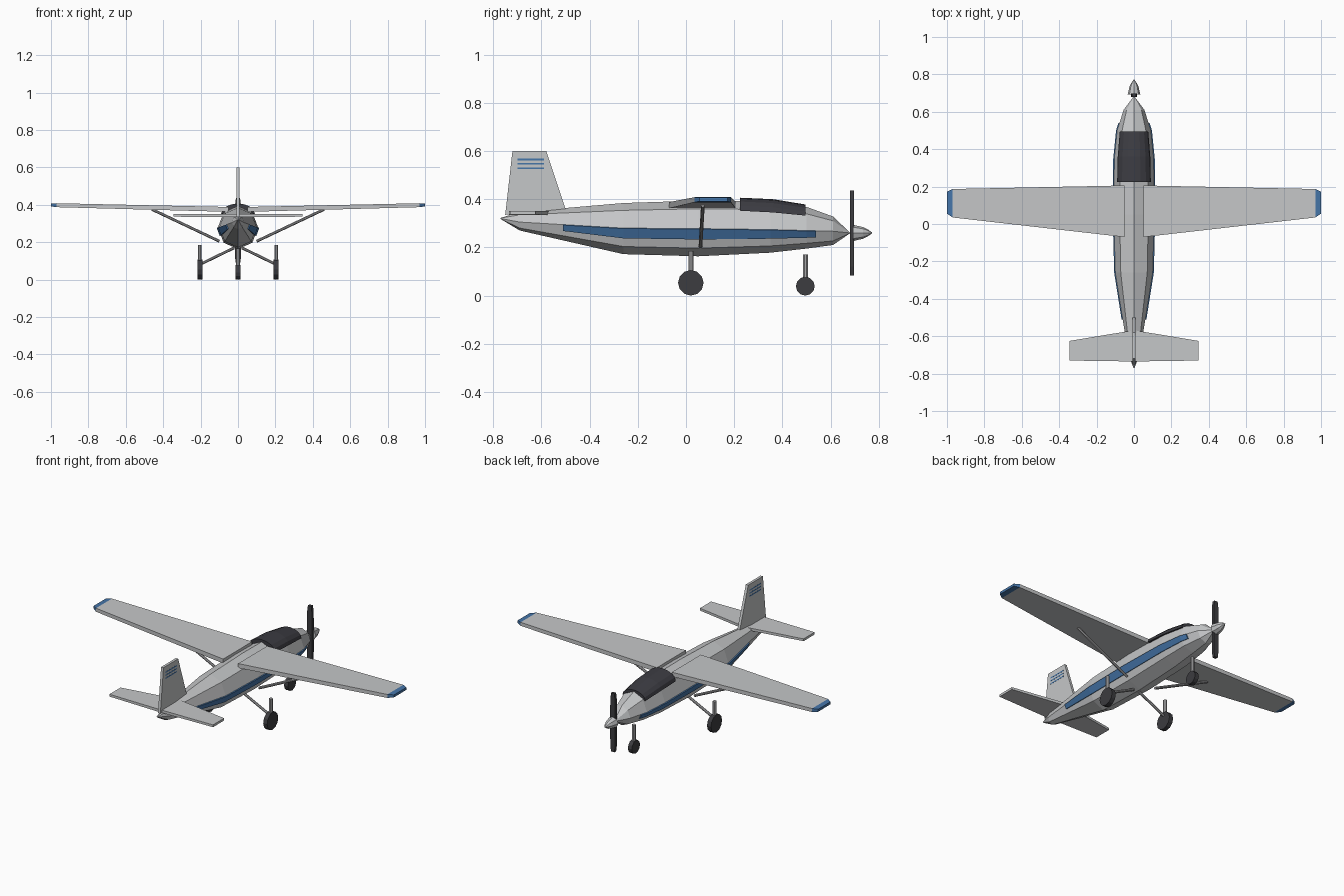
import bpy, bmesh, math
from mathutils import Vector

cube = bpy.data.objects.get("Cube")
if cube:
    bpy.data.objects.remove(cube, do_unlink=True)


def material(name, r, g, b):
    m = bpy.data.materials.new(name)
    m.use_nodes = True
    m.diffuse_color = (r, g, b, 1)
    m.node_tree.nodes["Principled BSDF"].inputs["Base Color"].default_value = (r, g, b, 1)
    return m


GREY = material("light_grey", 0.56, 0.57, 0.58)
METAL = material("strut_grey", 0.40, 0.40, 0.41)
BLUE = material("trim_blue", 0.06, 0.18, 0.40)
DARK = material("canopy_dark", 0.045, 0.045, 0.055)
BLACK = material("rubber_black", 0.045, 0.045, 0.05)


def finish(name, bm, mat):
    bmesh.ops.recalc_face_normals(bm, faces=bm.faces)
    mesh = bpy.data.meshes.new(name)
    bm.to_mesh(mesh)
    bm.free()
    mesh.materials.append(mat)
    ob = bpy.data.objects.new(name, mesh)
    bpy.context.collection.objects.link(ob)
    return ob


def loft(name, rings, mat):
    """Skin a list of closed rings and cap both ends."""
    bm = bmesh.new()
    loops = [[bm.verts.new(p) for p in ring] for ring in rings]
    n = len(loops[0])
    for a, b in zip(loops, loops[1:]):
        for i in range(n):
            j = (i + 1) % n
            bm.faces.new((a[i], a[j], b[j], b[i]))
    bm.faces.new(loops[0])
    bm.faces.new(loops[-1])
    return finish(name, bm, mat)


def mirrored(name, rings, mat):
    """Loft a part on the left and its copy on the right."""
    for side, s in (("left", 1), ("right", -1)):
        loft(side + "_" + name, [[(s * x, y, z) for x, y, z in r] for r in rings], mat)


def tube(a, b, radius, sides=8):
    """Two rings that describe a rod from a to b."""
    a, b = Vector(a), Vector(b)
    u = (b - a).orthogonal().normalized()
    v = (b - a).normalized().cross(u)
    turns = [2 * math.pi * (i + 0.5) / sides for i in range(sides)]
    return [[tuple(c + radius * (u * math.cos(t) + v * math.sin(t))) for t in turns] for c in (a, b)]


def section(x, y0, y1, z0, z1):
    """Rectangular rib of a wing at span position x."""
    return [(x, y0, z0), (x, y1, z0), (x, y1, z1), (x, y0, z1)]


# Fuselage stations: y, centre z, top z, bottom z, half width
STATIONS = [
    (-0.77, 0.32, 0.322, 0.318, 0.003),
    (-0.69, 0.305, 0.347, 0.27, 0.032),
    (-0.26, 0.28, 0.384, 0.172, 0.10),
    (0.05, 0.278, 0.394, 0.163, 0.108),
    (0.35, 0.274, 0.391, 0.178, 0.105),
    (0.50, 0.270, 0.368, 0.195, 0.09),
    (0.61, 0.267, 0.328, 0.21, 0.056),
    (0.68, 0.26, 0.262, 0.258, 0.003),
]


def station(y):
    for a, b in zip(STATIONS, STATIONS[1:]):
        if y <= b[0]:
            t = (y - a[0]) / (b[0] - a[0])
            return [p + (q - p) * t for p, q in zip(a, b)]


def hull_point(st, degrees):
    y, c, top, bottom, half = st
    s = math.sin(math.radians(degrees))
    return (half * math.cos(math.radians(degrees)), y, c + s * (top - c if s > 0 else c - bottom))


loft("fuselage", [[hull_point(st, k * 45) for k in range(8)] for st in STATIONS], GREY)

# Blue side stripes hugging the lower side panels
stripe = []
for y in (-0.51, -0.26, 0.05, 0.35, 0.50, 0.54):
    st = station(y)
    p, q = Vector(hull_point(st, 0)), Vector(hull_point(st, -45))
    q = p.lerp(q, 0.53)
    out = Vector((0.006, 0, -0.002))
    stripe.append([tuple(v) for v in (p - out, p + out, q + out, q - out)])
mirrored("side_stripe", stripe, BLUE)

# Canopy arch over the cabin
canopy = []
for y, half, base, top in ((0.225, 0.09, 0.352, 0.406), (0.36, 0.087, 0.345, 0.400),
                           (0.495, 0.076, 0.332, 0.378)):
    arch = [math.pi * i / 8 for i in range(9)]
    canopy.append([(half * math.cos(t), y, base + (top - base) * math.sin(t)) for t in arch])
loft("canopy", canopy, DARK)

# Wings with blue tips
tip_rib = section(0.97, 0.035, 0.187, 0.387, 0.408)
mirrored("wing", [section(0.05, -0.07, 0.206, 0.362, 0.388), tip_rib], GREY)
mirrored("wing_tip", [tip_rib, section(1.0, 0.055, 0.172, 0.391, 0.406)], BLUE)

# Tail surfaces
mirrored("tailplane", [section(0.0, -0.735, -0.568, 0.334, 0.350),
                       section(0.345, -0.73, -0.625, 0.336, 0.350)], GREY)
FIN = ((-0.75, 0.335), (-0.72, 0.60), (-0.58, 0.60), (-0.50, 0.36))
loft("fin", [[(x, y, z) for y, z in FIN] for x in (-0.008, 0.008)], GREY)

# Thin blue bars on both sides of the fin
for i in range(3):
    z = 0.525 + 0.018 * i
    mirrored("fin_bar_%d" % (i + 1), [section(x, -0.70, -0.59, z, z + 0.007)
                                      for x in (0.0078, 0.0086)], BLUE)

# Wing struts and main landing gear
mirrored("wing_strut", tube((0.10, 0.06, 0.205), (0.46, 0.07, 0.375), 0.008), METAL)
mirrored("gear_brace", tube((0.02, 0.02, 0.17), (0.205, 0.02, 0.08), 0.008), METAL)
mirrored("gear_leg", tube((0.205, 0.02, 0.055), (0.205, 0.02, 0.185), 0.011), METAL)
mirrored("main_wheel", tube((0.191, 0.02, 0.053), (0.217, 0.02, 0.053), 0.053, 12), BLACK)

# Nose gear
loft("nose_leg", tube((0, 0.495, 0.038), (0, 0.495, 0.17), 0.011), METAL)
loft("nose_wheel", tube((-0.013, 0.495, 0.039), (0.013, 0.495, 0.039), 0.039, 12), BLACK)

# Propeller blades and spinner
blades = []
for z, half in ((0.083, 0.011), (0.12, 0.016), (0.26, 0.017), (0.395, 0.016), (0.435, 0.011)):
    blades.append([(-half, 0.68, z), (half, 0.68, z), (half, 0.697, z), (-half, 0.697, z)])
loft("propeller", blades, BLACK)
spinner = []
for y, r in ((0.692, 0.034), (0.735, 0.024), (0.755, 0.014), (0.772, 0.002)):
    spinner.append([(r * math.cos(k * math.pi / 4), y, 0.26 + r * math.sin(k * math.pi / 4))
                    for k in range(8)])
loft("spinner", spinner, GREY)
